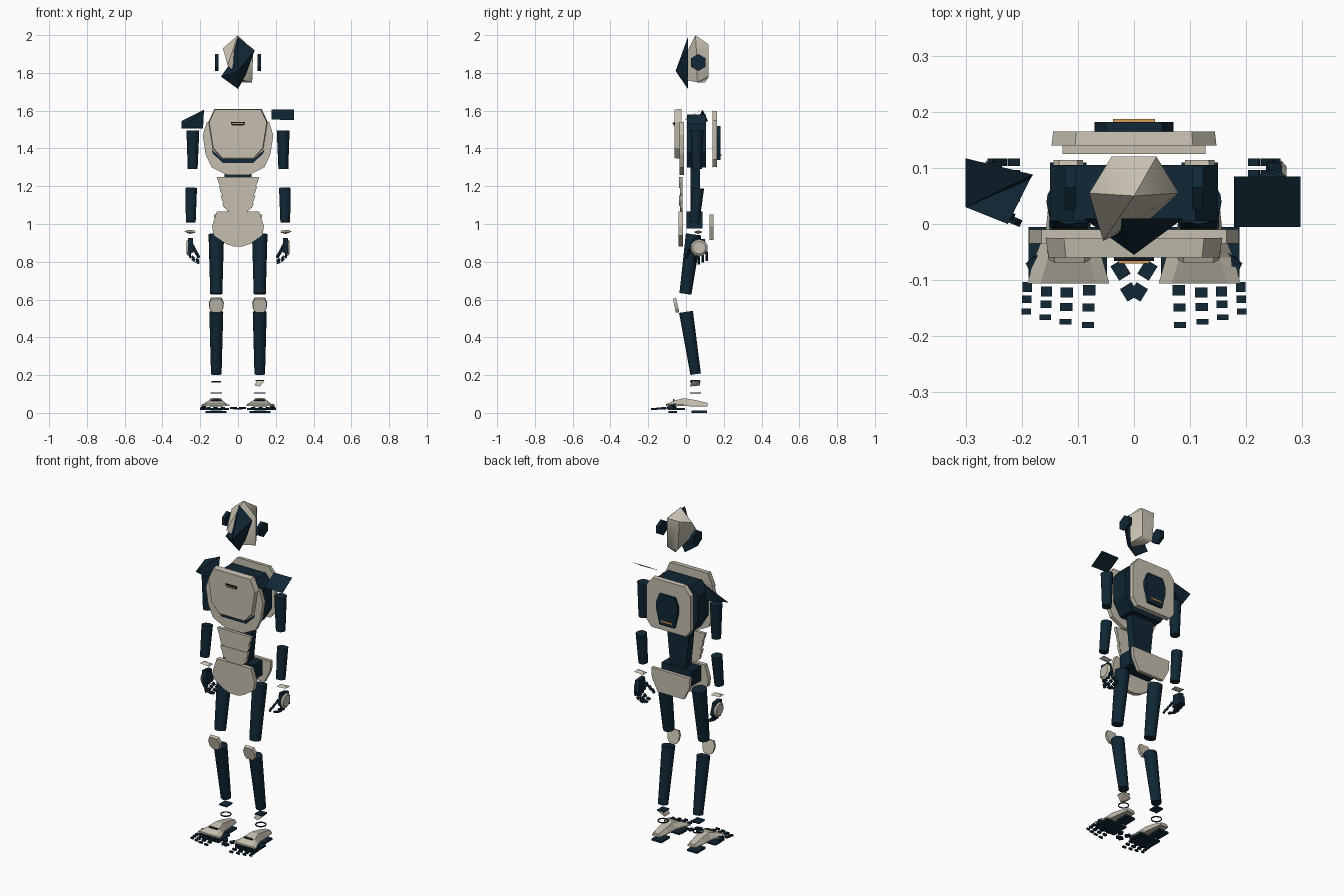
import bpy, bmesh, math
from mathutils import Vector, Matrix

if "Cube" in bpy.data.objects:
    bpy.data.objects.remove(bpy.data.objects["Cube"])


def mat(name, rgb):
    m = bpy.data.materials.new(name)
    m.diffuse_color = (*rgb, 1)
    m.use_nodes = True
    m.node_tree.nodes["Principled BSDF"].inputs["Base Color"].default_value = m.diffuse_color
    return m


CREAM = mat("warm_cream", (0.56, 0.52, 0.43))
NAVY = mat("dark_navy", (0.005, 0.020, 0.035))
BLACK = mat("vent_black", (0.006, 0.010, 0.013))
ORANGE = mat("amber_orange", (0.68, 0.33, 0.10))


def finish(name, bm, m, smooth=None):
    bmesh.ops.recalc_face_normals(bm, faces=bm.faces)
    me = bpy.data.meshes.new(name)
    bm.to_mesh(me)
    bm.free()
    me.materials.append(m)
    if smooth:
        me.shade_smooth()
        me.set_sharp_from_angle(angle=math.radians(smooth))
    ob = bpy.data.objects.new(name, me)
    bpy.context.collection.objects.link(ob)
    return ob


def mirror_pts(half):
    """Full outline from its right half, listed top to bottom."""
    return half + [(-x, z) for x, z in reversed(half) if x > 0]


def plate(name, half, y0, y1, m, inset=0.0):
    """Symmetric outline in x/z, extruded along y; front can be inset as a bevel."""
    pts = mirror_pts(half)
    cz = sum(p[1] for p in pts) / len(pts)
    bm = bmesh.new()
    k = 1 - inset
    a = [bm.verts.new((x * k, y0, cz + (z - cz) * k)) for x, z in pts]
    b = [bm.verts.new((x, y1, z)) for x, z in pts]
    bm.faces.new(a)
    bm.faces.new(b)
    n = len(pts)
    for i in range(n):
        j = (i + 1) % n
        bm.faces.new((a[i], a[j], b[j], b[i]))
    return finish(name, bm, m)


def box(name, c, size, m, rot=(0, 0, 0)):
    bm = bmesh.new()
    r = Matrix.Rotation(rot[2], 4, 'Z') @ Matrix.Rotation(rot[1], 4, 'Y') @ Matrix.Rotation(rot[0], 4, 'X')
    bmesh.ops.create_cube(bm, size=1, matrix=Matrix.Translation(c) @ r @ Matrix.Diagonal((*size, 1)))
    return finish(name, bm, m)


def limb(name, p, q, r0, r1, m, n=20):
    """Tapered cylinder from p to q."""
    p, q = Vector(p), Vector(q)
    d = q - p
    bm = bmesh.new()
    mx = Matrix.Translation((p + q) / 2) @ d.to_track_quat('Z', 'Y').to_matrix().to_4x4()
    bmesh.ops.create_cone(bm, cap_ends=True, segments=n, radius1=r0, radius2=r1, depth=d.length, matrix=mx)
    return finish(name, bm, m, 40)


def hull(name, pts, m, smooth=None):
    bm = bmesh.new()
    for p in pts:
        bm.verts.new(p)
    res = bmesh.ops.convex_hull(bm, input=bm.verts)
    loose = [v for v in bm.verts if not v.link_faces]
    bmesh.ops.delete(bm, geom=loose, context='VERTS')
    return finish(name, bm, m, smooth)


def sheet(name, pts, faces, m):
    bm = bmesh.new()
    v = [bm.verts.new(p) for p in pts]
    for f in faces:
        bm.faces.new([v[i] for i in f])
    return finish(name, bm, m)


def ring(name, c, r, t, h, m, n=20):
    """Flat hollow band."""
    bm = bmesh.new()
    rows = []
    for rr, z in ((r, -h), (r, h), (r - t, h), (r - t, -h)):
        rows.append([bm.verts.new((c[0] + rr * math.cos(2 * math.pi * i / n),
                                   c[1] + rr * math.sin(2 * math.pi * i / n), c[2] + z)) for i in range(n)])
    for k in range(4):
        for i in range(n):
            j = (i + 1) % n
            bm.faces.new((rows[k][i], rows[k][j], rows[(k + 1) % 4][j], rows[(k + 1) % 4][i]))
    return finish(name, bm, m)


# Head: pointed shell with an angular dark face wedge
hull("head_shell", [(0, .05, 2.0), (-.08, .055, 1.93), (.08, .055, 1.92), (-.055, -.03, 1.84),
                    (-.04, .12, 1.95), (.04, .12, 1.95), (.04, .12, 1.78), (-.03, .12, 1.78),
                    (.075, .06, 1.75), (.03, .01, 1.76), (0, .1, 1.75)], CREAM, 50)
rim = [(0, 1.99), (.088, 1.92), (.042, 1.79), (0, 1.715), (-.09, 1.78), (-.045, 1.845), (-.02, 1.92)]
n = len(rim)
sheet("face_wedge", [(x, .01, z) for x, z in rim] + [(0, -.055, 1.81)],
      [(i, (i + 1) % n, n) for i in range(n)] + [tuple(range(n))], NAVY)

# Torso: armour plates around a dark core
plate("chest_plate", [(.125, 1.61), (.157, 1.54), (.135, 1.40), (.085, 1.345)], -.06, -.025, CREAM, .03)
plate("rib_plate", [(.165, 1.54), (.187, 1.47), (.172, 1.37), (.14, 1.30), (.06, 1.26)], -.035, -.01, CREAM)
sheet("chest_seam", [(s * x, -.038, z) for s in (1, -1) for x, z in
                     ((.14, 1.395), (.085, 1.345), (.08, 1.322), (.135, 1.375))],
      [(0, 1, 2, 3), (4, 5, 6, 7), (1, 2, 6, 5)], NAVY)
plate("chest_vent", [(.036, 1.54), (.036, 1.528), (.028, 1.522)], -.066, -.059, BLACK)
box("chest_light", (0, -.068, 1.531), (.056, .005, .005), ORANGE)
plate("torso_core", [(.11, 1.58), (.15, 1.53), (.15, 1.38), (.10, 1.30)], .005, .105, NAVY)
hull("spine", [(x, y, z) for w, z in ((.075, 1.30), (.03, 1.17), (.05, 1.04))
               for x in (-w, w) for y in (.025, .075)], NAVY)
for i, (z1, z0, w1, w0) in enumerate(((1.25, 1.19, .112, .10), (1.20, 1.135, .10, .082),
                                      (1.15, 1.095, .092, .075), (1.11, 1.065, .083, .06))):
    plate(f"belly_plate_{i}", [(w1, z1), (w1 - .008, (z0 + z1) / 2), (w0 - .012, z0)],
          -.036 + .003 * (i % 2), -.018, CREAM)

# Back pack with vent panel
plate("back_plate", [(.105, 1.60), (.147, 1.55), (.147, 1.34), (.115, 1.30)], .165, .14, CREAM, .02)
plate("back_panel", [(.05, 1.52), (.07, 1.47), (.07, 1.43), (.048, 1.34)], .182, .163, NAVY)
box("back_light", (0, .184, 1.365), (.075, .006, .008), ORANGE)

# Pelvis
plate("pelvis_front", [(.112, 1.065), (.137, .99), (.13, .94), (.065, .895), (.025, .882)], -.04, -.015, CREAM)
plate("pelvis_rear", [(.127, 1.05), (.123, .99), (.085, .915)], .145, .125, CREAM)
box("hip_block", (0, .045, 1.02), (.20, .085, .09), NAVY)

# Shoulder guards: a tilted flat sheet on one side, a folded one on the other
sheet("shoulder_guard_flat", [(.178, -.005, 1.553), (.297, -.005, 1.55), (.297, .085, 1.607), (.178, .085, 1.607)],
      [(0, 1, 2, 3)], NAVY)
sheet("shoulder_guard_folded", [(-.18, .088, 1.605), (-.30, .117, 1.545), (-.30, .03, 1.505), (-.185, .08, 1.505),
                                (-.225, .0, 1.51)], [(0, 1, 2), (0, 2, 3), (2, 4, 3)], NAVY)

for s, side in ((1, "left"), (-1, "right")):
    # Ear pods
    bm = bmesh.new()
    bmesh.ops.create_cone(bm, cap_ends=True, segments=6, radius1=.045, radius2=.045, depth=.02,
                          matrix=Matrix.Translation((s * .113, .065, 1.855)) @ Matrix.Rotation(math.pi / 2, 4, 'Y')
                          @ Matrix.Rotation(math.pi / 2, 4, 'Z'))
    finish(f"ear_pod_{side}", bm, NAVY)

    # Arms
    limb(f"upper_arm_{side}", (s * .239, .058, 1.495), (s * .24, .058, 1.29), .034, .026, NAVY)
    limb(f"forearm_{side}", (s * .248, .065, 1.19), (s * .25, .045, 1.01), .031, .026, NAVY)
    hull(f"wrist_{side}", [(s * (.253 + a), .065 + b, .955 + c) for a, b, c in
                           ((-.03, -.02, 0), (-.03, .02, 0), (.03, -.02, .004), (.03, .02, .004),
                            (-.02, 0, .012), (.02, 0, .012), (0, 0, -.008))], CREAM)

    # Hand: outer shell, palm, curled fingers and thumb
    limb(f"hand_shell_{side}", (s * .262, .07, .875), (s * .272, .07, .875), .046, .034, CREAM, 10)
    hull(f"palm_{side}", [(s * x, y, z) for x, y, z in
                          ((.238, .045, .925), (.264, .04, .925), (.264, .10, .92), (.24, .095, .92),
                           (.235, .04, .85), (.264, .04, .84), (.264, .112, .84), (.235, .11, .85))], NAVY)
    for f in range(4):
        y = .047 + f * .021
        for k, (x, z, a) in enumerate(((.254, .828, 15), (.237, .808, 45), (.214, .795, 70))):
            box(f"finger_{f}_{k}_{side}", (s * x, y, z + .008 * abs(f - 1)), (.010, .014, .020), NAVY,
                (0, s * math.radians(a), 0))
    for k, (x, y, z) in enumerate(((.236, .03, .875), (.224, .016, .852), (.212, .005, .832))):
        box(f"thumb_{k}_{side}", (s * x, y, z), (.013, .013, .024), NAVY, (0, s * .5, s * .4))

    # Legs
    limb(f"thigh_{side}", (s * .115, .04, .945), (s * .115, -.003, .63), .041, .032, NAVY)
    limb(f"shin_{side}", (s * .115, .0, .535), (s * .115, .051, .205), .037, .028, NAVY)
    knee = plate(f"knee_plate_{side}", [(.028, .04), (.04, .012), (.036, -.02), (.022, -.04)], -.012, .006, CREAM, .08)
    knee.location = (s * .115, -.05, .57)
    knee.rotation_euler = (math.radians(12), 0, 0)

    # Ankle: plate on one side, wedge on the other, hollow band below
    if s < 0:
        box("ankle_plate_right", (-.115, .05, .166), (.05, .055, .008), NAVY)
    else:
        hull("ankle_wedge_left", [(.087, .025, .145), (.087, .075, .145), (.115, .022, .14), (.14, .03, .168),
                                  (.14, .075, .168), (.1, .03, .17), (.1, .075, .17)], CREAM)
        box("ankle_pad_left", (.115, .05, .171), (.045, .05, .006), NAVY)
    ring(f"ankle_band_{side}", (s * .115, .05, .105), .03, .004, .003, NAVY)

    # Foot: lofted shell over thin soles
    bm = bmesh.new()
    rows = []
    for y, w, t, z0, z1 in ((-.106, .073, .05, .036, .046), (-.06, .06, .036, .036, .066),
                            (-.01, .04, .024, .036, .078), (.05, .034, .022, .034, .068), (.114, .026, .016, .034, .052)):
        rows.append([bm.verts.new((s * .117 + dx, y, z)) for dx, z in
                     ((-w, z0), (-w, z0 + .008), (-t, z1), (t, z1), (w, z0 + .008), (w, z0))])
    for a, b in zip(rows, rows[1:]):
        for i in range(6):
            j = (i + 1) % 6
            bm.faces.new((a[i], a[j], b[j], b[i]))
    bm.faces.new(rows[0])
    bm.faces.new(rows[-1])
    finish(f"foot_shell_{side}", bm, CREAM)
    box(f"front_sole_{side}", (s * .118, -.05, .020), (.14, .09, .010), NAVY)
    box(f"heel_sole_{side}", (s * .117, .07, .006), (.065, .08, .012), NAVY)
    box(f"ball_pad_{side}", (s * .117, -.07, .005), (.11, .045, .010), NAVY)
    hull(f"foot_flap_{side}", [(s * .165, -.05, .05), (s * .193, -.07, .045), (s * .18, -.098, .04),
                               (s * .17, -.05, .025), (s * .193, -.07, .022), (s * .18, -.098, .022)], NAVY)
    box(f"foot_vent_{side}", (s * .115, -.065, .067), (.056, .008, .008), BLACK)
    box(f"foot_light_{side}", (s * .115, -.066, .071), (.034, .005, .005), ORANGE)

    # Toes: four rows of blocks plus an inward-angled big toe
    for t, (x, y0, step, w) in enumerate(((.08, -.118, .031, .022), (.12, -.122, .026, .022),
                                          (.156, -.120, .023, .020), (.19, -.112, .022, .017))):
        for k in range(3):
            box(f"toe_{t}_{k}_{side}", (s * (x + .001 * k), y0 - step * k, .027 - .003 * k),
                (w, .018 - .004 * k, .010), NAVY)
    for k, (x, y, l) in enumerate(((.024, -.082, .03), (.008, -.121, .026))):
        box(f"big_toe_{k}_{side}", (s * x, y, .026 - .004 * k), (.024, l, .010), NAVY, (0, 0, -s * .55))
